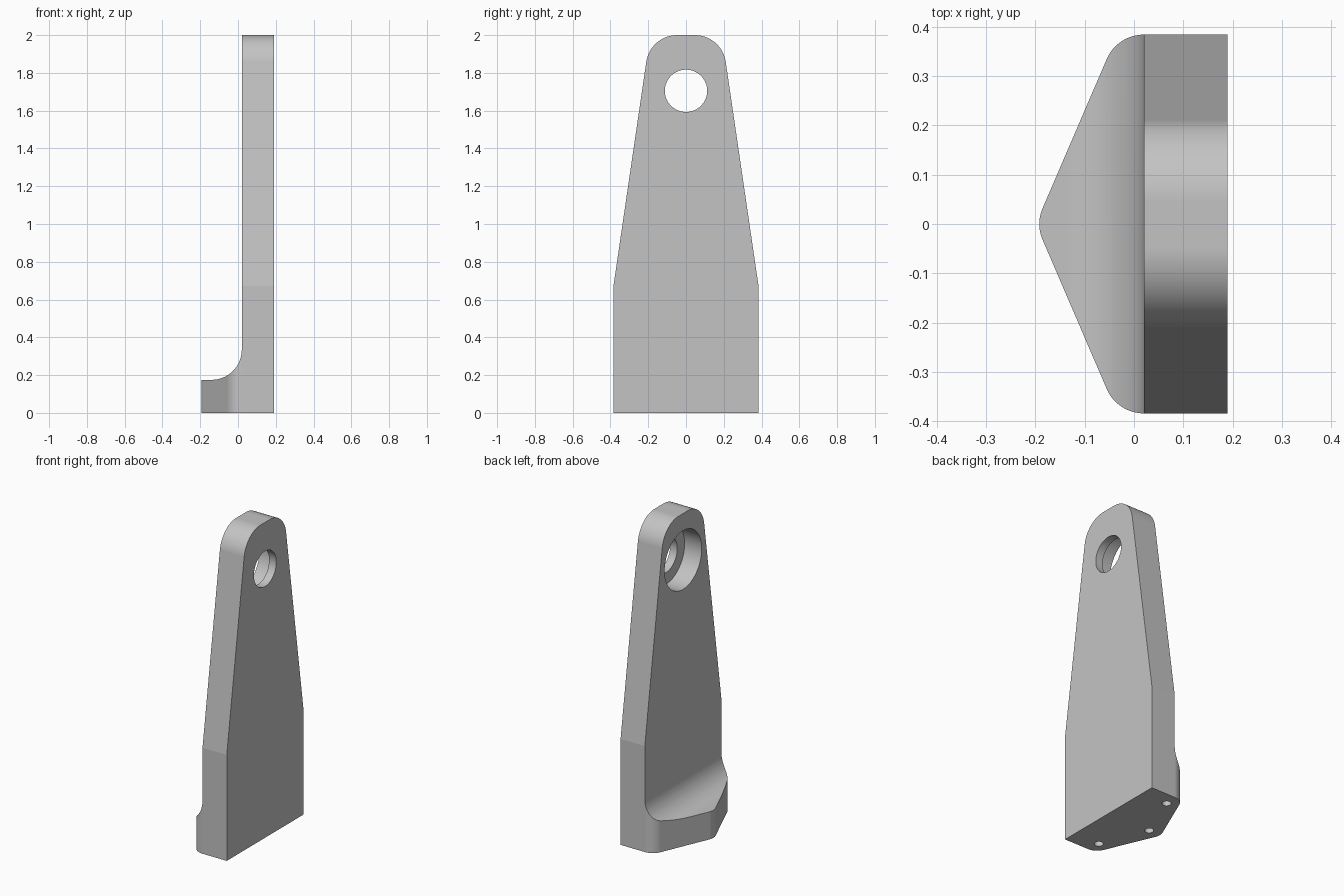
import bpy, bmesh
from math import radians, cos, sin, pi
from mathutils import Vector, Matrix

cube = bpy.data.objects.get("Cube")
if cube:
    bpy.data.objects.remove(cube, do_unlink=True)

steel = bpy.data.materials.new("plain_grey")
steel.use_nodes = True
grey = (0.55, 0.55, 0.55, 1)
steel.diffuse_color = grey
steel.node_tree.nodes["Principled BSDF"].inputs["Base Color"].default_value = grey


def arc(cx, cy, r, start, end, steps=16):
    angles = [radians(start + (end - start) * i / steps) for i in range(steps + 1)]
    return [(cx + r * cos(a), cy + r * sin(a)) for a in angles]


def finish(name, bm):
    bmesh.ops.recalc_face_normals(bm, faces=bm.faces)
    mesh = bpy.data.meshes.new(name)
    bm.to_mesh(mesh)
    bm.free()
    mesh.materials.append(steel)
    obj = bpy.data.objects.new(name, mesh)
    bpy.context.collection.objects.link(obj)
    return obj


def prism(name, points, place, low, high):
    """Extrude a 2D profile; place(a, b, depth) gives the 3D point."""
    bm = bmesh.new()
    face = bm.faces.new([bm.verts.new(place(a, b, low)) for a, b in points])
    moved = bmesh.ops.extrude_face_region(bm, geom=[face])["geom"]
    shift = Vector(place(0, 0, high)) - Vector(place(0, 0, low))
    bmesh.ops.translate(bm, vec=shift, verts=[v for v in moved if isinstance(v, bmesh.types.BMVert)])
    return finish(name, bm)


def drill(name, centre, radius, length, axis):
    bm = bmesh.new()
    turn = Matrix.Rotation(pi / 2, 4, "Y") if axis == "X" else Matrix.Identity(4)
    bmesh.ops.create_cone(bm, cap_ends=True, segments=64, radius1=radius, radius2=radius,
                          depth=length, matrix=Matrix.Translation(centre) @ turn)
    return finish(name, bm)


def combine(target, tool, operation):
    mod = target.modifiers.new("cut", "BOOLEAN")
    mod.operation, mod.solver, mod.object = operation, "EXACT", tool
    bpy.context.view_layer.objects.active = target
    bpy.ops.object.modifier_apply(modifier=mod.name)
    bpy.data.objects.remove(tool, do_unlink=True)


# Footprint: plate with a rounded, pointed toe
half, corner, tip = 0.384, 0.302, 156.2
footprint = [(0.19, -half), (0.19, half)]
footprint += arc(0.02, corner, 0.082, 90, tip)
footprint += arc(-0.112, 0, 0.08, tip, 360 - tip, 12)
footprint += arc(0.02, -corner, 0.082, 360 - tip, 270)
bracket = prism("bracket", footprint, lambda a, b, d: (a, b, d), -0.1, 2.1)

# Side profile: thin upright with a concave fillet onto the toe
fillet = 0.16
side = [(0.5, 0), (0.5, 2.1), (0.02, 2.1)]
side += arc(0.02 - fillet, 0.175 + fillet, fillet, 0, -90, 20)
side += [(-0.5, 0.175), (-0.5, 0)]
combine(bracket, prism("side_profile", side, lambda a, b, d: (a, d, b), -1, 1), "INTERSECT")

# Face profile: tapered sides and a rounded top
right = [(0.497, -0.1)] + arc(0.047, 1.835, 0.165, 8.3, 90, 20)
face = right + [(-y, z) for y, z in reversed(right)]
combine(bracket, prism("face_profile", face, lambda a, b, d: (d, a, b), -1, 1), "INTERSECT")

# Stepped eye: narrow through hole, wide counterbore on the toe side
eye_z = 1.705
combine(bracket, drill("eye_hole", (0.1, 0, eye_z), 0.112, 0.6, "X"), "DIFFERENCE")
combine(bracket, drill("eye_counterbore", (0.04, 0, eye_z), 0.186, 0.2, "X"), "DIFFERENCE")

# Blind fixing holes in the underside
for x, y in [(0.01, 0.3), (-0.112, 0), (0.01, -0.3)]:
    combine(bracket, drill("fixing_hole", (x, y, 0), 0.026, 0.24, "Z"), "DIFFERENCE")

# Smooth the curves, keep the bends sharp
bpy.ops.object.select_all(action="DESELECT")
bracket.select_set(True)
bpy.context.view_layer.objects.active = bracket
bpy.ops.object.shade_smooth_by_angle(angle=radians(7))
weighted = bracket.modifiers.new("even_shading", "WEIGHTED_NORMAL")
weighted.keep_sharp = True
